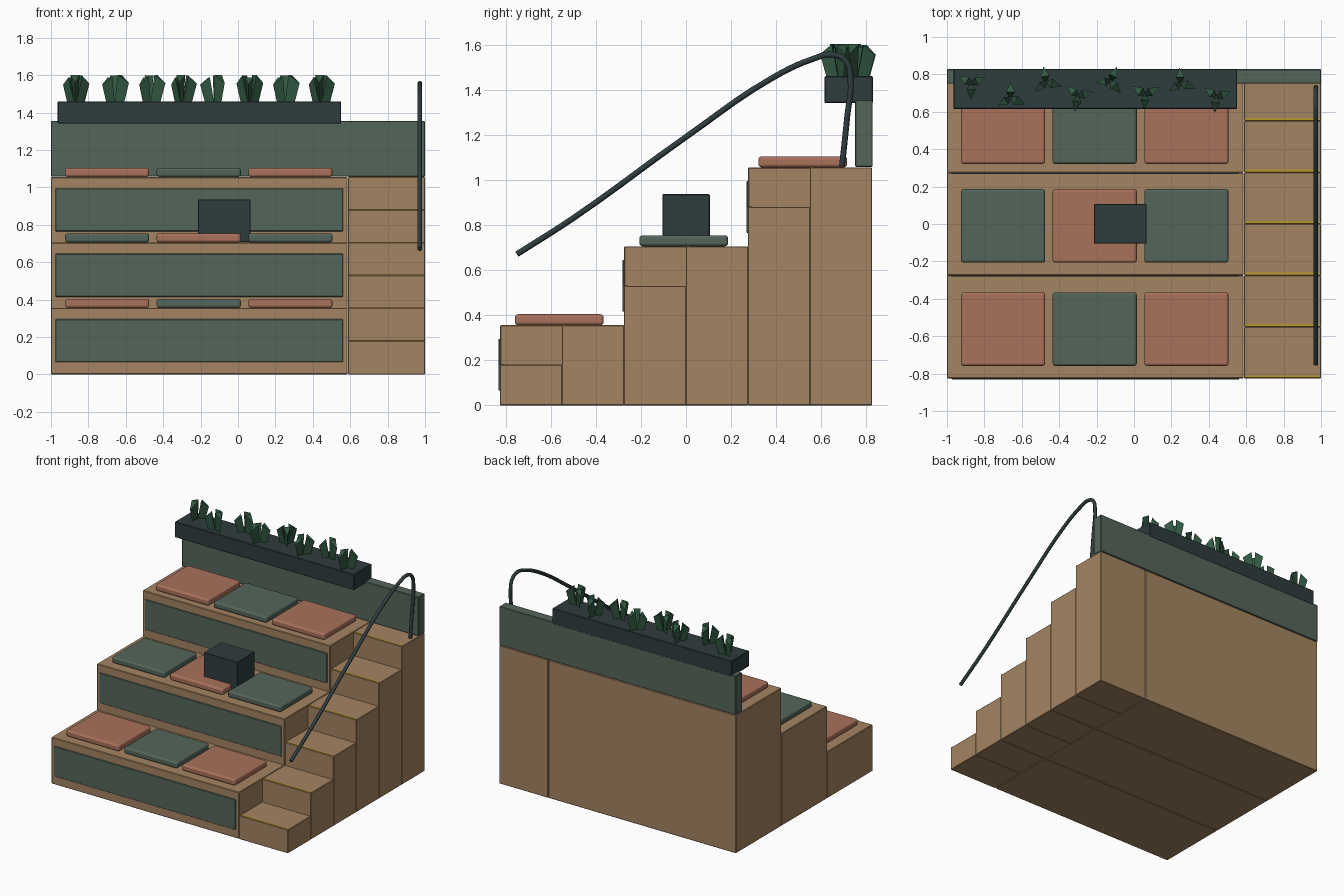
import bpy, bmesh, math
from mathutils import Matrix, Vector

if "Cube" in bpy.data.objects:
    bpy.data.objects.remove(bpy.data.objects["Cube"])


def mat(name, rgb):
    m = bpy.data.materials.new(name)
    m.diffuse_color = (*rgb, 1)
    m.use_nodes = True
    m.node_tree.nodes["Principled BSDF"].inputs["Base Color"].default_value = m.diffuse_color
    return m


WOOD = mat("wood", (0.37, 0.23, 0.12))
SAGE = mat("sage", (0.088, 0.132, 0.102))
CLAY = mat("terracotta", (0.40, 0.165, 0.105))
DARK = mat("charcoal", (0.028, 0.045, 0.048))
LEAF = mat("leaf", (0.032, 0.10, 0.055))
GOLD = mat("nosing_yellow", (0.50, 0.32, 0.03))


def finish(name, bm, m):
    me = bpy.data.meshes.new(name)
    bmesh.ops.recalc_face_normals(bm, faces=bm.faces)
    bm.to_mesh(me)
    bm.free()
    ob = bpy.data.objects.new(name, me)
    bpy.context.collection.objects.link(ob)
    me.materials.append(m)
    return ob


def box(name, x, y, z, m, bevel=0.0, segments=1):
    """Box from (min, max) ranges with an optional edge bevel."""
    bm = bmesh.new()
    size = [b - a for a, b in (x, y, z)]
    mid = [(a + b) / 2 for a, b in (x, y, z)]
    bmesh.ops.create_cube(bm, size=1, matrix=Matrix.Translation(mid) @ Matrix.Diagonal((*size, 1)))
    ob = finish(name, bm, m)
    if bevel:
        mod = ob.modifiers.new("bevel", 'BEVEL')
        mod.width, mod.segments = bevel, segments
        if segments > 1:
            for p in ob.data.polygons:
                p.use_smooth = True
            mod.harden_normals = True
    return ob


# Seating tiers with front panels and cushions
FRONT, DEPTH, RISE = -0.825, 0.55, 0.35
for t in range(3):
    y0 = FRONT + t * DEPTH
    top = 0.355 + t * RISE
    box(f"tier_{t + 1}", (-1, 0.586), (y0, y0 + DEPTH), (0, top), WOOD, 0.004)
    box(f"tier_panel_{t + 1}", (-0.975, 0.562), (y0 - 0.007, y0 + 0.01),
        (top - 0.29, top - 0.06), SAGE, 0.003)
    yc = y0 + 0.263 + (0, 0.002, -0.02)[t]
    for c in range(3):
        xc = -0.7 + c * 0.49
        box(f"cushion_{t + 1}_{c + 1}", (xc - 0.225, xc + 0.225), (yc - 0.197, yc + 0.197),
            (top, top + 0.049), CLAY if (t + c) % 2 == 0 else SAGE, 0.015, 3)

# Side stairs with nosing strips
for s in range(6):
    y0 = FRONT + s * DEPTH / 2
    top = 0.18 + s * RISE / 2
    box(f"step_{s + 1}", (0.589, 1), (y0, y0 + DEPTH / 2), (0, top), WOOD, 0.003)
    box(f"step_nosing_{s + 1}", (0.592, 0.998), (y0 + 0.003, y0 + 0.016),
        (top - 0.006, top + 0.003), GOLD)

# Back screen, planter box and side table
box("back_screen", (-1, 1), (0.75, 0.828), (1.057, 1.355), SAGE, 0.004)
box("planter_box", (-0.965, 0.551), (0.615, 0.829), (1.34, 1.46), DARK, 0.004)
box("table_block", (-0.215, 0.068), (-0.105, 0.106), (0.707, 0.936), DARK, 0.003)

# Planter foliage: three wedge leaves per plant
WEDGE = [(0.005, -0.008, 0), (0.005, 0.008, 0), (0.03, -0.024, 0.14),
         (0.03, 0.024, 0.14), (0.083, 0, 0.098), (0.056, 0, 0)]
FACES = [(0, 1, 3, 2), (2, 3, 4), (0, 2, 4, 5), (1, 5, 4, 3), (0, 5, 1)]
PLANTS = [(-0.87, 0.75, 25), (-0.66, 0.675, 90), (-0.47, 0.76, 100), (-0.30, 0.685, 15),
          (-0.125, 0.765, 65), (0.06, 0.69, 145), (0.25, 0.755, 95), (0.44, 0.68, 20)]
for i, (px, py, ang) in enumerate(PLANTS):
    bm = bmesh.new()
    for k in range(3):
        rot = Matrix.Rotation(math.radians(ang + k * 122), 3, 'Z')
        sc = (1.0, 0.94, 1.03)[k]
        vs = [bm.verts.new(rot @ (Vector(v) * sc) + Vector((px, py, 1.457))) for v in WEDGE]
        for f in FACES:
            bm.faces.new([vs[j] for j in f])
    finish(f"plant_{i + 1}", bm, LEAF)

# Curved handrail
PATH = [(-0.75, 0.67), (-0.5, 0.83), (0, 1.19), (0.38, 1.45), (0.56, 1.535),
        (0.65, 1.555), (0.71, 1.525), (0.73, 1.44), (0.715, 1.28), (0.692, 1.06)]
cu = bpy.data.curves.new("handrail", 'CURVE')
cu.dimensions = '3D'
cu.bevel_depth, cu.bevel_resolution, cu.resolution_u = 0.013, 2, 5
cu.use_fill_caps = True
sp = cu.splines.new('BEZIER')
sp.bezier_points.add(len(PATH) - 1)
for p, (y, z) in zip(sp.bezier_points, PATH):
    p.co = (0.972, y, z)
    p.handle_left_type = p.handle_right_type = 'AUTO'
rail = bpy.data.objects.new("handrail", cu)
bpy.context.collection.objects.link(rail)
cu.materials.append(DARK)
